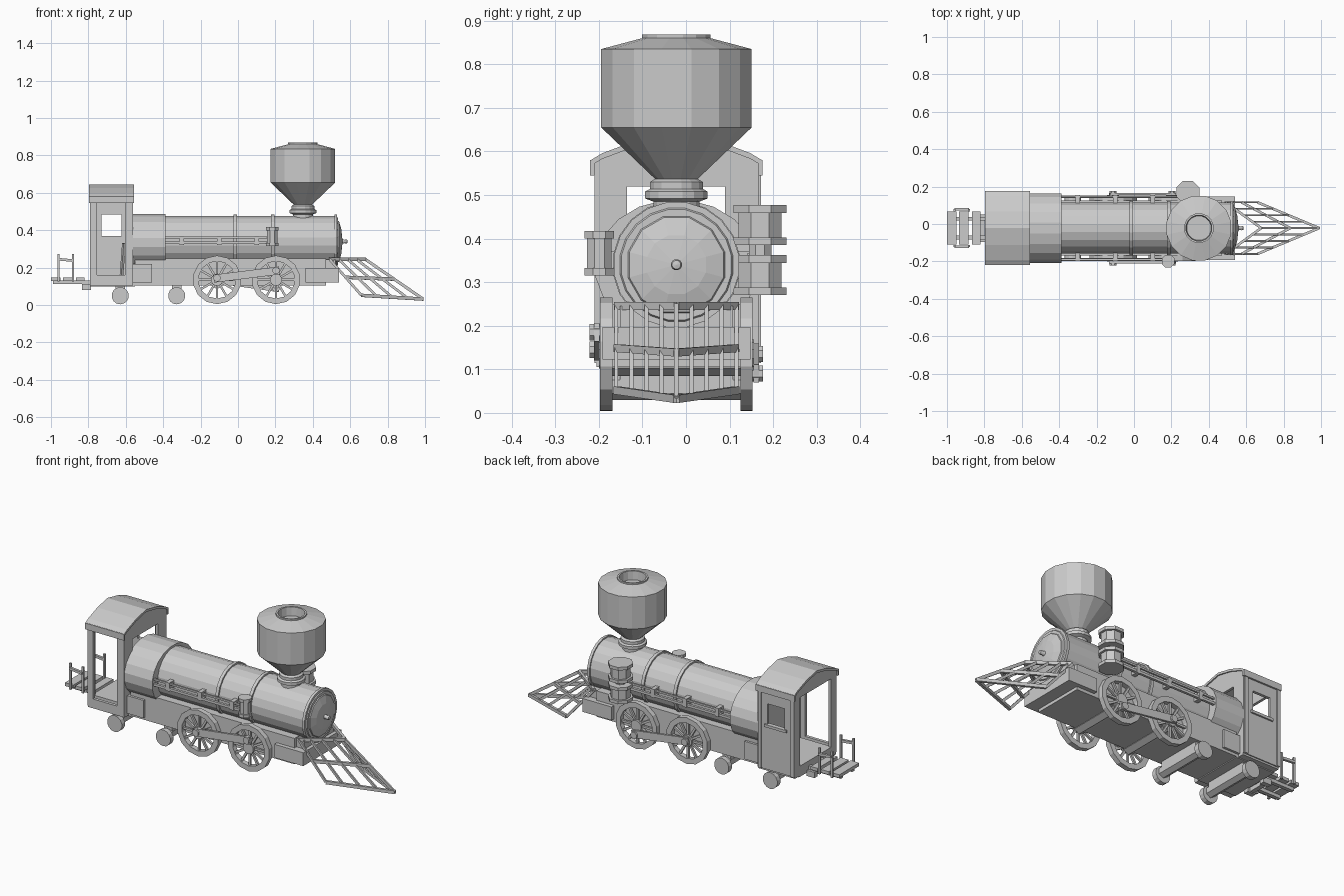
import bpy, bmesh
from math import sin, cos, pi
from mathutils import Vector, Matrix

if "Cube" in bpy.data.objects:
    bpy.data.objects.remove(bpy.data.objects["Cube"])

CY, CZ = -0.022, 0.34          # boiler axis


def finish(name, bm):
    bmesh.ops.remove_doubles(bm, verts=bm.verts, dist=1e-5)
    bmesh.ops.recalc_face_normals(bm, faces=bm.faces)
    me = bpy.data.meshes.new(name)
    bm.to_mesh(me)
    bm.free()
    ob = bpy.data.objects.new(name, me)
    bpy.context.collection.objects.link(ob)
    return ob


def box(name, x0, x1, y0, y1, z0, z1):
    bm = bmesh.new()
    m = Matrix.Translation(((x0 + x1) / 2, (y0 + y1) / 2, (z0 + z1) / 2))
    bmesh.ops.create_cube(bm, size=1, matrix=m @ Matrix.Diagonal((x1 - x0, y1 - y0, z1 - z0, 1)))
    return finish(name, bm)


def bar(name, p, q, w, h):
    p, q = Vector(p), Vector(q)
    d = q - p
    m = Matrix.Translation((p + q) / 2) @ d.to_track_quat('X', 'Z').to_matrix().to_4x4()
    bm = bmesh.new()
    bmesh.ops.create_cube(bm, size=1, matrix=m @ Matrix.Diagonal((d.length, w, h, 1)))
    return finish(name, bm)


def lathe(name, profile, n, axis, origin, scale=(1, 1, 1), closed=False):
    """Revolve (radius, height) points about an axis through origin."""
    bm = bmesh.new()
    rings = []
    for r, h in profile:
        ring = []
        for i in range(n):
            a = 2 * pi * (i + 0.5) / n
            c, s = r * cos(a), r * sin(a)
            v = {'x': (h, c, s), 'y': (c, h, s), 'z': (c, s, h)}[axis]
            ring.append(bm.verts.new([o + k * t for o, k, t in zip(origin, scale, v)]))
        rings.append(ring)
    pairs = list(zip(rings, rings[1:])) + ([(rings[-1], rings[0])] if closed else [])
    for a, b in pairs:
        for i in range(n):
            j = (i + 1) % n
            bm.faces.new((a[i], a[j], b[j], b[i]))
    return finish(name, bm)


def prism(name, pts, x0, x1):
    """Extrude a (y, z) outline along x."""
    bm = bmesh.new()
    f = bm.faces.new([bm.verts.new((x0, y, z)) for y, z in pts])
    g = bmesh.ops.extrude_face_region(bm, geom=[f])['geom']
    bmesh.ops.translate(bm, vec=(x1 - x0, 0, 0), verts=[v for v in g if isinstance(v, bmesh.types.BMVert)])
    return finish(name, bm)


def panel(name, axis, t0, t1, a0, a1, z0, z1, ha0, ha1, hz0, hz1):
    """Wall of thickness t0..t1 with one rectangular opening."""
    for part, a, b, c, d in (("rear", a0, ha0, z0, z1), ("fore", ha1, a1, z0, z1),
                             ("sill", ha0, ha1, z0, hz0), ("head", ha0, ha1, hz1, z1)):
        if axis == 'y':
            box(f"{name}_{part}", a, b, t0, t1, c, d)
        else:
            box(f"{name}_{part}", t0, t1, a, b, c, d)


# Boiler, bands, firebox and smokebox door
axis0 = (0, CY, CZ)
lathe("boiler", [(0, -.42), (.138, -.42), (.138, .52), (.128, .535), (0, .535)], 20, 'x', axis0)
for x in (-.015, .185):
    lathe("boiler_band", [(.13, x - .009), (.147, x - .009), (.147, x + .009), (.13, x + .009)], 20, 'x', axis0, closed=True)
lathe("smokebox_ring", [(.12, .515), (.145, .515), (.145, .53), (.12, .53)], 20, 'x', axis0, closed=True)
lathe("smokebox_door", [(.118, .53), (.112, .54), (.07, .552), (.013, .558), (.008, .575), (.013, .575), (.01, .584), (0, .586)], 12, 'x', axis0)
lathe("firebox", [(0, -.57), (1, -.57), (1, -.388), (0, -.388)], 20, 'x', (0, CY, .335), (1, .188, .155))

# Smokestack
lathe("smokestack", [(0, .44), (.054, .44), (.054, .485), (.073, .492), (.073, .508), (.062, .514), (.062, .53),
                     (.05, .537), (.176, .655), (.176, .835), (.08, .86), (.08, .868), (.07, .868),
                     (.066, .82), (0, .82)], 16, 'z', (.347, CY, 0))

# Frame, cylinder block and floor
box("main_frame", -.55, .47, CY - .147, CY + .147, .105, .25)
box("rear_frame", -.79, -.55, CY - .147, CY + .147, .1, .16)
box("cylinder_block", .36, .54, CY - .17, CY + .17, .122, .197)
box("firebox_base", -.57, -.46, CY - .16, CY + .16, .12, .22)

# Wheels, axles and coupling rods
for s in (-1, 1):
    y = CY + s * .161
    crank = {-1: (.145, .185), 1: (.135, .09)}[s]
    for k, x in enumerate((-.112, .203)):
        o = (x, y, .135)
        lathe("drive_wheel_rim", [(.1, -.014), (.13, -.014), (.13, .014), (.1, .014)], 14, 'y', o, closed=True)
        lathe("drive_wheel_hub", [(0, -.017), (.033, -.017), (.033, .017), (0, .017)], 10, 'y', o)
        for i in range(12):
            a = pi * i / 6
            d = Vector((cos(a), 0, sin(a)))
            bar("drive_wheel_spoke", Vector(o) + d * .02, Vector(o) + d * .108, .012, .012)
        lathe("crank_pin", [(0, -.018), (.02, -.018), (.02, .018), (0, .018)], 8, 'y', (x, y + s * .02, crank[k]))
    bar("coupling_rod", (-.13, y + s * .022, crank[0] - .004 * (-s)), (.222, y + s * .022, crank[1]), .012, .042)
    for x in (-.63, -.328):
        lathe("small_wheel", [(0, -.014), (.046, -.014), (.046, .014), (0, .014)], 14, 'y', (x, y, .05))
for x, z, r in ((-.112, .12, .035), (.203, .12, .035), (-.63, .06, .03), (-.328, .06, .03)):
    lathe("axle", [(0, -.155), (r, -.155), (r, .155), (0, .155)], 6, 'y', (x, CY, z))
for x in (-.63, -.328):
    box("axle_bracket", x - .025, x + .025, CY - .13, CY + .13, .06, .11)

# Air pump on one side, small feed pump on the other
def drum(name, x, y, z0, z1, r, lip):
    lathe(name, [(0, z0), (r, z0), (r, z0 + .018), (r - lip, z0 + .018), (r - lip, z1 - .018),
                 (r, z1 - .018), (r, z1), (0, z1)], 8, 'z', (x, y, 0))


drum("air_pump_lower", .288, .17, .27, .362, .066, .013)
drum("air_pump_upper", .288, .17, .385, .477, .066, .013)
lathe("air_pump_neck", [(.028, .36), (.028, .387)], 8, 'z', (.288, .17, 0))
drum("feed_pump", .183, -.199, .315, .418, .037, .007)

# Side pipes along the boiler
for s, x1 in ((-1, .17), (1, .25)):
    for z, t in ((.362, .01), (.333, .014)):
        bar("side_pipe", (-.4, CY + s * .168, z), (x1, CY + s * .168, z), t, t)
    for x in (-.3, -.1, .1):
        box("pipe_bracket", x - .012, x + .012, CY + s * .155 - .022, CY + s * .155 + .022, .322, .37)

# Cab: open doorway on one side, window on the other, open ends
panel("cab_door_side", 'y', -.21, -.193, -.79, -.562, .115, .575, -.755, -.605, .16, .555)
panel("cab_window_side", 'y', .15, .166, -.79, -.562, .115, .575, -.73, -.622, .37, .485)
panel("cab_front", 'x', -.577, -.562, -.2, .158, .115, .575, -.135, .09, .2, .52)
panel("cab_back", 'x', -.79, -.775, -.2, .158, .115, .575, -.16, .116, .135, .545)
box("cab_floor", -.79, -.562, -.205, .16, .105, .13)
for x in (-.785, -.58):
    box("cab_corner_trim", x - .007, x + .013, .16, .172, .115, .575)
box("window_sill", -.745, -.607, .16, .175, .355, .37)
half = [(.195, .568), (.17, .583), (.09, .613), (0, .632)]
under = [(CY - y, z) for y, z in half] + [(CY + y, z) for y, z in half[-2::-1]]
prism("cab_roof", under + [(y, z + .013) for y, z in reversed(under)], -.797, -.555)
for x in (-.79, -.577):
    prism("cab_gable", under, x, x + .015)
for y in (CY - .193, CY + .193):
    box("roof_eave", -.797, -.555, y - .005, y + .005, .545, .58)
bar("cab_lever", (-.625, -.09, .13), (-.61, -.11, .33), .014, .014)

# Rear platform with planks, step and side rails
for x0, x1 in ((-1, -.948), (-.935, -.885), (-.865, -.822)):
    box("platform_plank", x0, x1, CY - .088, CY + .088, .13, .148)
for s in (-1, 1):
    box("platform_beam", -.99, -.77, CY + s * .05 - .01, CY + s * .05 + .01, .112, .132)
    for x in (-.96, -.882):
        bar("rail_post", (x, CY + s * .095, .125), (x, CY + s * .095, .272), .012, .012)
    bar("rail_handle", (-.96, CY + s * .1, .245), (-.882, CY + s * .1, .238), .014, .014)
    box("buffer_stub", -.835, -.785, CY + s * .06 - .014, CY + s * .06 + .014, .08, .112)
box("buffer_beam", -.825, -.8, CY - .07, CY + .07, .085, .108)

# Cowcatcher: wedge of sloping slats tied by three V-shaped rails
def pilot_point(s, u, v):
    """u: centre 0 to outer 1, v: top 0 to bottom 1."""
    top = Vector((.68, CY, .245)).lerp(Vector((.49, CY + s * .138, .245)), u)
    low = Vector((.99, CY, .032)).lerp(Vector((.66, CY + s * .138, .052)), u)
    return top.lerp(low, v)


for s in (-1, 1):
    for v in (0, .5, 1):
        bar("cowcatcher_rail", pilot_point(s, 0, v), pilot_point(s, 1, v), .014, .018)
    for i in range(1, 5):
        bar("cowcatcher_slat", pilot_point(s, i / 4, 0), pilot_point(s, i / 4, 1), .009, .014)
bar("cowcatcher_nose", pilot_point(1, 0, 0), pilot_point(1, 0, 1), .01, .016)
box("cowcatcher_mount", .46, .52, CY - .13, CY + .13, .19, .245)
